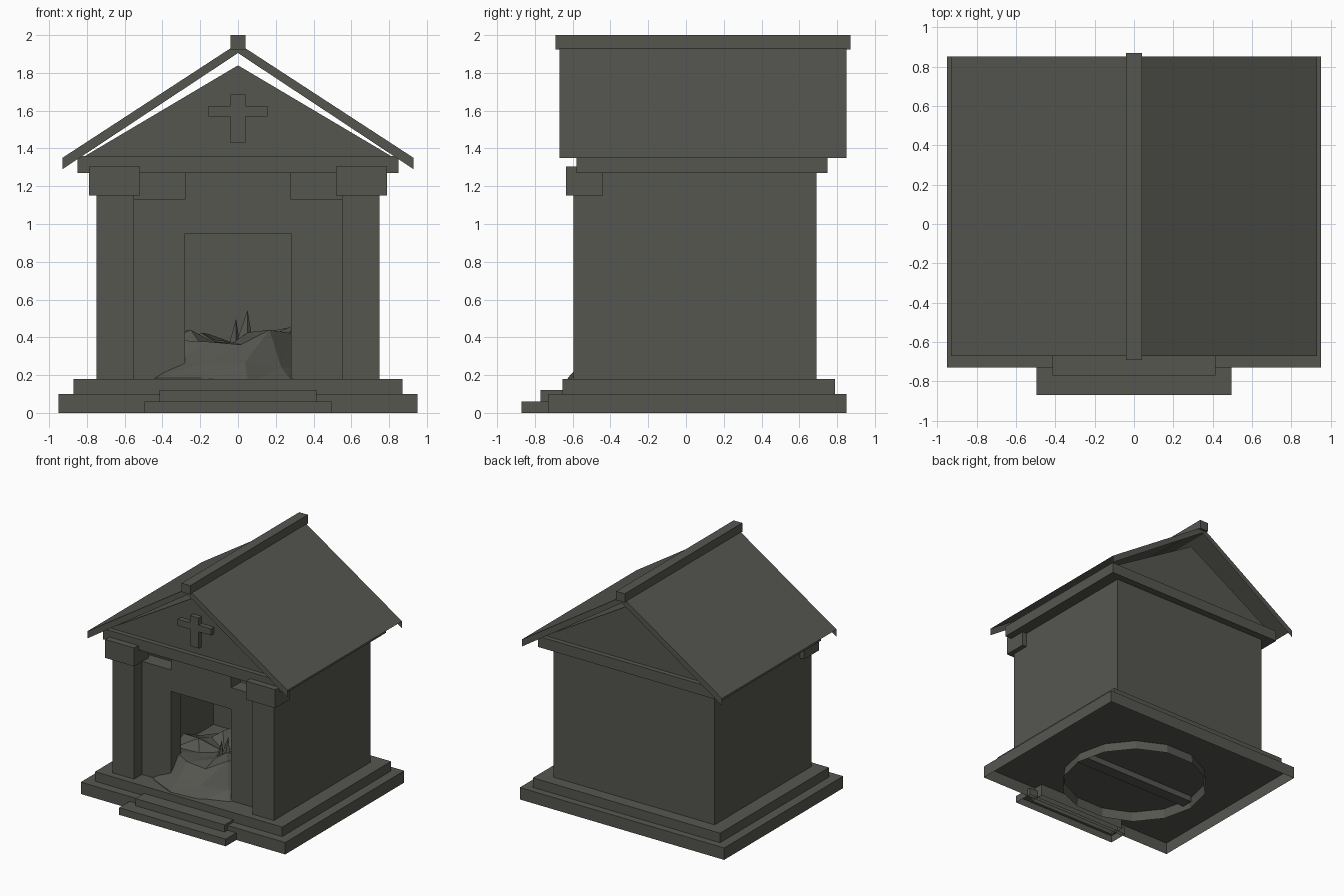
import bpy, bmesh, math, random

if "Cube" in bpy.data.objects:
    bpy.data.objects.remove(bpy.data.objects["Cube"])

random.seed(4)
stone = bpy.data.materials.new("dark_stone")
stone.diffuse_color = (0.092, 0.092, 0.081, 1)
stone.use_nodes = True
stone.node_tree.nodes["Principled BSDF"].inputs["Base Color"].default_value = stone.diffuse_color


def mesh_object(name, verts, faces, fix=True):
    bm = bmesh.new()
    vs = [bm.verts.new(v) for v in verts]
    for f in faces:
        bm.faces.new([vs[i] for i in f])
    if fix:
        bmesh.ops.recalc_face_normals(bm, faces=bm.faces)
    me = bpy.data.meshes.new(name)
    bm.to_mesh(me)
    bm.free()
    me.materials.append(stone)
    ob = bpy.data.objects.new(name, me)
    bpy.context.collection.objects.link(ob)
    return ob


def box(name, x0, x1, y0, y1, z0, z1, bottom=True):
    verts = [(x, y, z) for z in (z0, z1) for x, y in ((x0, y0), (x1, y0), (x1, y1), (x0, y1))]
    faces = [(4, 5, 6, 7)] + [(i, (i + 1) % 4, (i + 1) % 4 + 4, i + 4) for i in range(4)]
    if bottom:
        faces.append((3, 2, 1, 0))
    return mesh_object(name, verts, faces, bottom)


def pair(name, x0, x1, *rest):
    box("right_" + name, x0, x1, *rest)
    box("left_" + name, -x1, -x0, *rest)


# Stepped base, open underneath, and entrance stairs
box("lower_base", -.95, .95, -.73, .85, 0, .10, False)
box("upper_base", -.87, .87, -.655, .79, .10, .18, False)
box("lower_stair", -.495, .495, -.87, -.70, 0, .06, False)
box("upper_stair", -.415, .415, -.77, -.65, 0, .12, False)

# Chamber walls with an open doorway and gaps beside the lintel
pair("side_wall", .62, .75, -.49, .69, .18, 1.27)
box("back_wall", -.62, .62, .56, .69, .18, 1.27)
pair("front_wall", .28, .62, -.49, -.36, .18, 1.13)
box("door_lintel", -.28, .28, -.49, -.36, .95, 1.27)

# Corner pillars and capitals
pair("pillar", .55, .75, -.595, -.49, .18, 1.16)
pair("capital", .52, .79, -.635, -.44, 1.15, 1.305)

# Entablature and pediment prism
box("entablature", -.85, .85, -.58, .75, 1.27, 1.36)
tri = [(-.81, 1.36), (.81, 1.36), (0, 1.84)]
mesh_object("pediment", [(x, y, z) for y in (-.54, .71) for x, z in tri],
            [(0, 1, 2), (5, 4, 3), (0, 3, 4, 1), (1, 4, 5, 2), (2, 5, 3, 0)])

# Raised cross on the pediment: twelve-sided outline, extruded
half = [(.04, 1.43), (.04, 1.57), (.155, 1.57), (.155, 1.625), (.04, 1.625), (.04, 1.685)]
outline = half + [(-x, z) for x, z in reversed(half)]
n = len(outline)
mesh_object("cross", [(x, y, z) for y in (-.58, -.54) for x, z in outline],
            [tuple(range(n)), tuple(range(2 * n - 1, n - 1, -1))] +
            [(i, (i + 1) % n, (i + 1) % n + n, i + n) for i in range(n)])

# Roof shell: two slopes with gable end boards, open underneath
prof = [(-.93, 1.35), (0, 1.956), (.93, 1.35), (.93, 1.29), (0, 1.905), (-.93, 1.29)]
mesh_object("roof", [(x, y, z) for y in (-.67, .85) for x, z in prof],
            [(0, 1, 7, 6), (1, 2, 8, 7), (5, 4, 1, 0), (4, 3, 2, 1),
             (6, 7, 10, 11), (7, 8, 9, 10)])
box("ridge_cap", -.04, .04, -.69, .87, 1.925, 2.0)

# Rubble mound spilling out of the doorway
SIDES, CX, CY = 14, -.07, -.08
rings = [(.58, .02, 0), (.56, .17, .02), (.48, .24, .04), (.38, .38, .06), (.2, .40, .05)]
verts, faces = [], []
for r, z, jit in rings:
    for i in range(SIDES):
        a = 2 * math.pi * i / SIDES
        x, y = CX + r * math.cos(a), max(CY + r * math.sin(a), -.63)
        lift = .08 if x > .2 and z > .3 else 0
        verts.append((x, y, z + lift + random.uniform(-jit, jit)))
for k in range(len(rings) - 1):
    for i in range(SIDES):
        j = (i + 1) % SIDES
        a, b, c, d = k * SIDES + i, k * SIDES + j, (k + 1) * SIDES + j, (k + 1) * SIDES + i
        faces += [(a, b, c), (a, c, d)]
verts.append((CX, CY, .34))
top = (len(rings) - 1) * SIDES
faces += [(top + i, top + (i + 1) % SIDES, len(verts) - 1) for i in range(SIDES)]
mesh_object("rubble_mound", verts, faces, False)

# Jagged shards standing in the rubble
for tip, cx, w in ((.545, .05, .09), (.50, -.01, .06)):
    y = -.22
    mesh_object("shard", [(cx - w, y, .28), (cx, y - .05, .28), (cx + w * .5, y, .28),
                          (cx, y + .06, .28), (cx, y + .02, tip)],
                [(0, 1, 4), (1, 2, 4), (2, 3, 4), (3, 0, 4)])

# Buried beam visible under the floor
box("buried_beam", -.62, .48, -.13, -.03, .05, .10)
